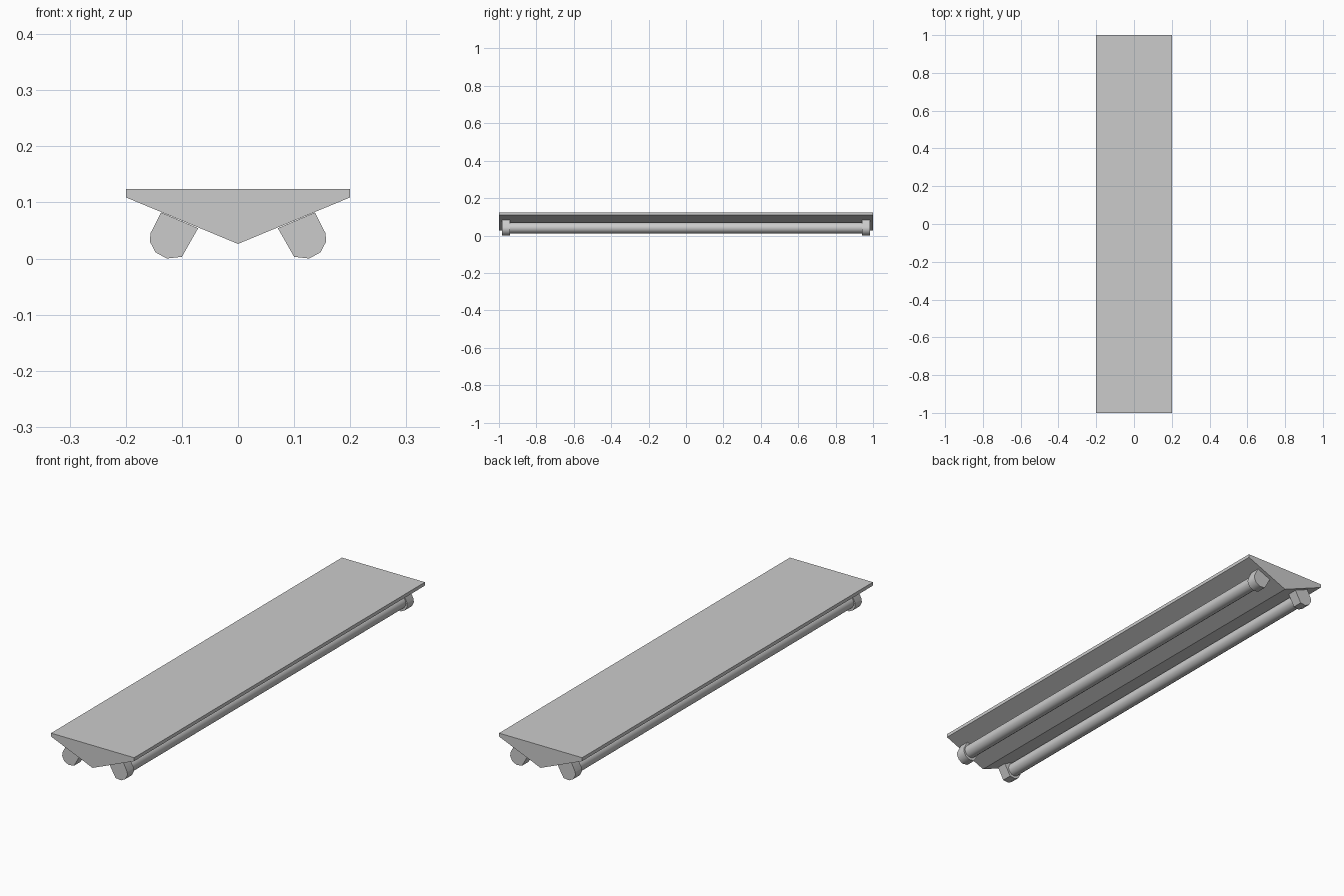
import bpy, bmesh, math

if "Cube" in bpy.data.objects:
    bpy.data.objects.remove(bpy.data.objects["Cube"])


def extrude_profile(name, profile, y0, y1, smooth_deg=None):
    """Prism with an (x, z) profile running from y0 to y1."""
    bm = bmesh.new()
    face = bm.faces.new([bm.verts.new((x, y0, z)) for x, z in profile])
    ext = bmesh.ops.extrude_face_region(bm, geom=[face])
    verts = [g for g in ext["geom"] if isinstance(g, bmesh.types.BMVert)]
    bmesh.ops.translate(bm, verts=verts, vec=(0, y1 - y0, 0))
    bmesh.ops.recalc_face_normals(bm, faces=bm.faces)
    mesh = bpy.data.meshes.new(name)
    bm.to_mesh(mesh)
    bm.free()
    obj = bpy.data.objects.new(name, mesh)
    bpy.context.collection.objects.link(obj)
    if smooth_deg:
        bpy.ops.object.select_all(action='DESELECT')
        obj.select_set(True)
        bpy.context.view_layer.objects.active = obj
        bpy.ops.object.shade_smooth_by_angle(angle=math.radians(smooth_deg))
    return obj


# V-shaped lamp housing
extrude_profile("housing", [(-0.2, 0.124), (0.2, 0.124), (0.2, 0.109),
                            (0, 0.026), (-0.2, 0.109)], -1, 1)

# Socket: flat seat on the housing slope, rounded outer end
socket = [(0.137, 0.082), (0.071, 0.054), (0.1, 0.003), (0.127, 0.0),
          (0.147, 0.011), (0.157, 0.03), (0.156, 0.045)]
TUBE_X, TUBE_Z, TUBE_R, SIDES = 0.121, 0.041, 0.029, 16

for side, sx in (("left", -1), ("right", 1)):
    # Lamp tube between the sockets
    ring = [(sx * TUBE_X + TUBE_R * math.cos(math.tau * i / SIDES),
             TUBE_Z + TUBE_R * math.sin(math.tau * i / SIDES))
            for i in range(SIDES)]
    extrude_profile(f"tube_{side}", ring, -0.945, 0.945, 40)

    # Sockets at both ends
    for end, sy in (("front", -1), ("back", 1)):
        extrude_profile(f"socket_{end}_{side}", [(sx * x, z) for x, z in socket],
                        sy * 0.985, sy * 0.94, 40)
